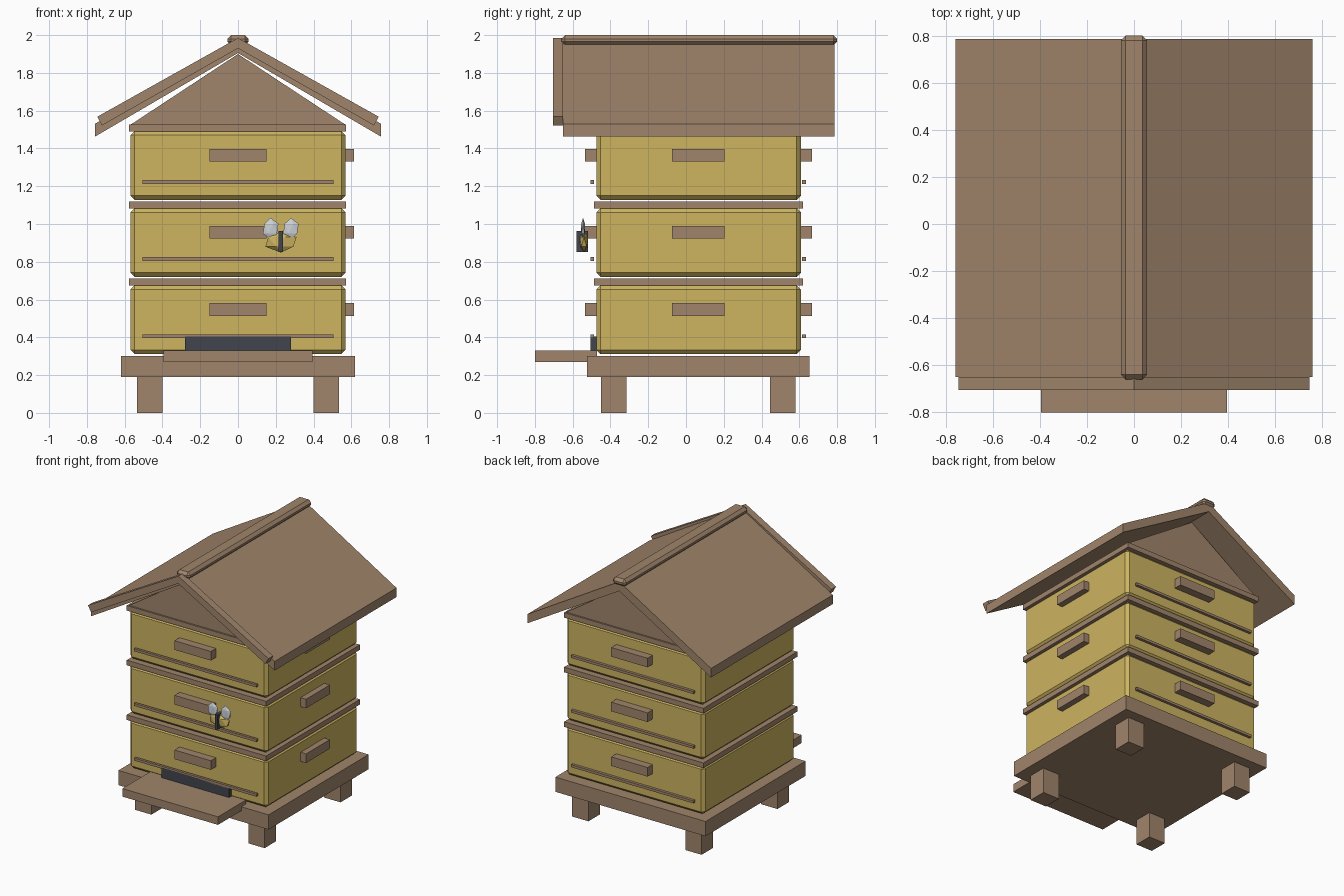
import bpy, bmesh
from mathutils import Matrix

if "Cube" in bpy.data.objects:
    bpy.data.objects.remove(bpy.data.objects["Cube"])


def srgb(r, g, b):
    f = lambda c: c / 12.92 if c <= 0.04045 else ((c + 0.055) / 1.055) ** 2.4
    return [f(c / 255) for c in (r, g, b)] + [1.0]


def material(name, *rgb):
    m = bpy.data.materials.new(name)
    m.diffuse_color = srgb(*rgb)
    m.use_nodes = True
    m.node_tree.nodes["Principled BSDF"].inputs["Base Color"].default_value = m.diffuse_color
    return m


wood = material("wood", 160, 133, 107)
yellow = material("yellow paint", 205, 180, 96)
dark = material("dark grey", 66, 69, 77)
wing_grey = material("wing grey", 206, 210, 214)


def finish(name, bm, mat):
    bmesh.ops.recalc_face_normals(bm, faces=bm.faces)
    me = bpy.data.meshes.new(name)
    bm.to_mesh(me)
    bm.free()
    me.materials.append(mat)
    ob = bpy.data.objects.new(name, me)
    bpy.context.collection.objects.link(ob)
    return ob


def box(name, x, y, z, mat, bevel=0):
    """Box from (min, max) ranges, with an optional chamfer."""
    bm = bmesh.new()
    bmesh.ops.create_cube(bm, size=1)
    for v in bm.verts:
        v.co = [r[0] if c < 0 else r[1] for c, r in zip(v.co, (x, y, z))]
    if bevel:
        bmesh.ops.bevel(bm, geom=bm.edges[:], offset=bevel, segments=1, affect='EDGES')
    return finish(name, bm, mat)


def prism(name, profile, y0, y1, mat):
    """Extrude an (x, z) profile along y."""
    bm = bmesh.new()
    face = bm.faces.new([bm.verts.new((x, y0, z)) for x, z in profile])
    new = bmesh.ops.extrude_face_region(bm, geom=[face])["geom"]
    bmesh.ops.translate(bm, vec=(0, y1 - y0, 0),
                        verts=[g for g in new if isinstance(g, bmesh.types.BMVert)])
    return finish(name, bm, mat)


def blob(name, centre, radii, mat):
    """Faceted ellipsoid."""
    bm = bmesh.new()
    bmesh.ops.create_icosphere(bm, subdivisions=1, radius=1)
    bmesh.ops.transform(bm, verts=bm.verts,
                        matrix=Matrix.Translation(centre) @ Matrix.Diagonal((*radii, 1)))
    return finish(name, bm, mat)


# Stand: four legs and a base board
for x in ((-0.535, -0.40), (0.40, 0.535)):
    for y in ((-0.45, -0.315), (0.445, 0.58)):
        box("leg", x, y, (0, 0.19), wood)
box("base_board", (-0.62, 0.62), (-0.525, 0.655), (0.19, 0.30), wood)

# Landing board and entrance slot
box("landing_board", (-0.395, 0.395), (-0.80, -0.47), (0.27, 0.33), wood)
box("entrance", (-0.28, 0.28), (-0.505, -0.47), (0.33, 0.405), dark)

# Three stacked hive boxes with trim, handles and rails
for i in range(3):
    z = 0.312 + i * 0.408
    box("hive_box", (-0.57, 0.57), (-0.475, 0.608), (z, z + 0.364), yellow, 0.022)
    box("trim", (-0.578, 0.573), (-0.487, 0.62), (z + 0.362, z + 0.4), wood)
    hz = (z + 0.202, z + 0.27)
    box("front_handle", (-0.15, 0.15), (-0.535, -0.47), hz, wood)
    box("back_handle", (-0.15, 0.15), (0.60, 0.668), hz, wood)
    box("side_handle", (0.565, 0.615), (-0.075, 0.205), hz, wood)
    rz = (z + 0.085, z + 0.104)
    box("front_rail", (-0.505, 0.505), (-0.505, -0.486), rz, wood)
    box("back_rail", (-0.505, 0.505), (0.615, 0.635), rz, wood)

# Gable, pitched roof, front barge boards and ridge cap
prism("gable", [(-0.57, 1.525), (0.57, 1.525), (0, 1.90)], -0.475, 0.608, wood)
prism("roof", [(-0.758, 1.53), (-0.758, 1.462), (0, 1.905),
               (0.758, 1.462), (0.758, 1.53), (0, 1.975)], -0.65, 0.787, wood)
for s in (-1, 1):
    prism("barge_board", [(s * 0.745, 1.568), (s * 0.72, 1.522), (0, 1.93), (0, 1.985)],
          -0.705, -0.65, wood)
box("ridge_cap", (-0.056, 0.056), (-0.66, 0.80), (1.945, 2.0), wood, 0.02)

# Bee on the front
blob("bee_body", (0.227, -0.54, 0.905), (0.092, 0.026, 0.056), yellow)
box("bee_stripe", (0.215, 0.237), (-0.58, -0.52), (0.853, 0.963), dark)
for x in (0.173, 0.28):
    blob("bee_wing", (x, -0.545, 0.975), (0.046, 0.012, 0.058), wing_grey)
